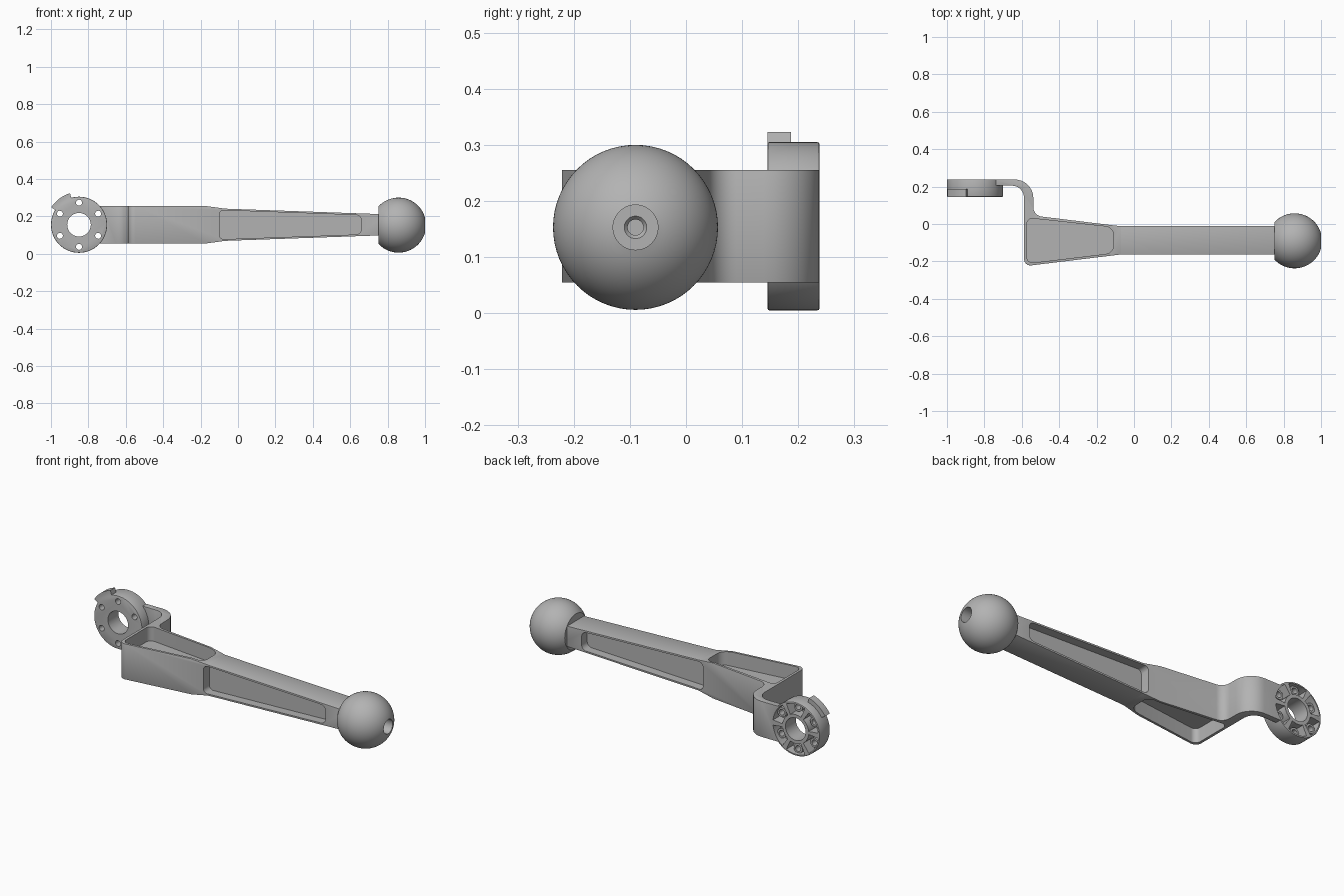
import bpy, bmesh
from math import sin, cos, pi, radians, acos, asin
from mathutils import Vector

if "Cube" in bpy.data.objects:
    bpy.data.objects.remove(bpy.data.objects["Cube"])

metal = bpy.data.materials.new("grey metal")
metal.use_nodes = True
grey = (0.45, 0.45, 0.45, 1)
metal.diffuse_color = grey
metal.node_tree.nodes["Principled BSDF"].inputs["Base Color"].default_value = grey

MID = 0.155                      # height of the lever's centre line
HUB = Vector((-0.85, MID))       # hub centre in x and z


def make_object(name, bm):
    bmesh.ops.remove_doubles(bm, verts=bm.verts, dist=1e-5)
    bmesh.ops.recalc_face_normals(bm, faces=bm.faces)
    mesh = bpy.data.meshes.new(name)
    bm.to_mesh(mesh)
    bm.free()
    mesh.materials.append(metal)
    obj = bpy.data.objects.new(name, mesh)
    bpy.context.collection.objects.link(obj)
    return obj


def rounded(corners, steps=8):
    """Polygon from (a, b, radius) corners with filleted corners."""
    out, n = [], len(corners)
    for i, (a, b, r) in enumerate(corners):
        p = Vector((a, b))
        if r == 0:
            out.append(p)
            continue
        u = (Vector(corners[i - 1][:2]) - p).normalized()
        v = (Vector(corners[(i + 1) % n][:2]) - p).normalized()
        half = u.angle(v) / 2
        centre = p + (u + v).normalized() * r / sin(half)
        t = r * cos(half) / sin(half)
        start, end = p + u * t - centre, p + v * t - centre
        turn = start.angle(end)
        for k in range(steps + 1):
            f = k / steps
            out.append(centre + (start * sin((1 - f) * turn) + end * sin(f * turn)) / sin(turn))
    return out


def circle(centre, r, n=48):
    return [centre + Vector((cos(2 * pi * k / n), sin(2 * pi * k / n))) * r for k in range(n)]


def sector(r0, r1, a0, a1, n=8):
    angles = [radians(a0 + (a1 - a0) * k / n) for k in range(n + 1)]
    arc = lambda r: [HUB + Vector((cos(a), sin(a))) * r for a in angles]
    return arc(r0) + arc(r1)[::-1]


def prism(name, points, axis, lo, hi):
    """Extrude a polygon along y (points are x, z) or z (points are x, y)."""
    place = (lambda p, d: (p[0], d, p[1])) if axis == "y" else (lambda p, d: (p[0], p[1], d))
    bm = bmesh.new()
    face = bm.faces.new([bm.verts.new(place(p, lo)) for p in points])
    shift = Vector(place((0, 0), hi - lo))
    ext = bmesh.ops.extrude_face_region(bm, geom=[face], use_keep_orig=True)
    bmesh.ops.translate(bm, vec=shift,
                        verts=[g for g in ext["geom"] if isinstance(g, bmesh.types.BMVert)])
    return make_object(name, bm)


def apply(obj, mod):
    bpy.context.view_layer.objects.active = obj
    bpy.ops.object.modifier_apply(modifier=mod.name)


def combine(obj, tool, how):
    mod = obj.modifiers.new("cut", "BOOLEAN")
    mod.operation, mod.solver, mod.object = how, "EXACT", tool
    apply(obj, mod)
    bpy.data.objects.remove(tool)


def bevel(obj, width):
    mod = obj.modifiers.new("bevel", "BEVEL")
    mod.width, mod.segments, mod.limit_method = width, 2, "ANGLE"
    mod.angle_limit = radians(40)
    apply(obj, mod)


# Arm: bent plan outline, trimmed by the tapering side outline
arm = prism("lever_arm", rounded([
    (-0.80, 0.238, 0), (-0.538, 0.238, 0.10), (-0.538, 0.045, 0.05), (-0.07, -0.012, 0.06),
    (0.80, -0.012, 0), (0.80, -0.163, 0), (-0.07, -0.163, 0.06), (-0.588, -0.226, 0.035),
    (-0.588, 0.205, 0.065), (-0.80, 0.205, 0)]), "z", 0, 0.31)
taper = [(-0.9, 0.10), (-0.17, 0.10), (-0.07, 0.086), (0.9, 0.052)]
outline = [(x, MID + h) for x, h in taper] + [(x, MID - h) for x, h in reversed(taper)]
combine(arm, prism("taper", outline, "y", -0.5, 0.5), "INTERSECT")
bevel(arm, 0.006)

# Pockets above and below the wide end, leaving a web
wide = rounded([(-0.573, 0.033, 0.03), (-0.11, -0.018, 0.045),
                (-0.11, -0.155, 0.045), (-0.573, -0.211, 0.03)])
for lo, hi in ((-0.1, MID - 0.02), (MID + 0.02, 0.4)):
    combine(arm, prism("wide_pocket", wide, "z", lo, hi), "DIFFERENCE")

# Long pockets on the front and back of the narrow part
slim = rounded([(-0.10, MID + 0.078, 0.025), (0.66, MID + 0.051, 0.03),
                (0.66, MID - 0.051, 0.03), (-0.10, MID - 0.078, 0.025)])
for lo, hi in ((-0.3, -0.113), (-0.062, 0.15)):
    combine(arm, prism("slim_pocket", slim, "y", lo, hi), "DIFFERENCE")

# Hub: disc with a stop tab, joined to the arm
hub = prism("hub", circle(HUB, 0.15, 64), "y", 0.145, 0.238)
bevel(hub, 0.004)
combine(hub, prism("tab", sector(0.10, 0.175, 106, 148), "y", 0.1455, 0.187), "UNION")
combine(arm, hub, "UNION")

# Hub recesses with bored bosses, then the main bore
for k in range(6):
    angle = 30 + 60 * k
    spot = HUB + Vector((cos(radians(angle)), sin(radians(angle)))) * 0.118
    recess = sector(0.082, 0.141, angle - 24, angle + 24)
    combine(arm, prism("recess", recess, "y", 0.18, 0.3), "DIFFERENCE")
    combine(arm, prism("boss", circle(spot, 0.027, 24), "y", 0.17, 0.215), "UNION")
    combine(arm, prism("bolt_hole", circle(spot, 0.016, 20), "y", 0.1, 0.3), "DIFFERENCE")
combine(arm, prism("bore", circle(HUB, 0.063), "y", 0.1, 0.3), "DIFFERENCE")

# Ball knob: turned profile with a flat inner end and a counterbored outer end
R = 0.147
a0, a1 = acos(-0.1085 / R), asin(0.04 / R)
profile = [(-0.1085, 0)]
profile += [(R * cos(a0 + (a1 - a0) * k / 28), R * sin(a0 + (a1 - a0) * k / 28)) for k in range(29)]
profile += [(0.05, 0.04), (0.05, 0.02), (0.043, 0.014), (0.02, 0.014), (0.02, 0)]
bm = bmesh.new()
verts = [bm.verts.new((x, 0, r)) for x, r in profile]
edges = [bm.edges.new(pair) for pair in zip(verts, verts[1:])]
bmesh.ops.spin(bm, geom=verts + edges, axis=(1, 0, 0), cent=(0, 0, 0),
               angle=2 * pi, steps=64)
bmesh.ops.translate(bm, verts=bm.verts, vec=(0.8585, -0.09, 0.153))
ball = make_object("ball_knob", bm)

# Smooth curved surfaces, keep crisp edges
bpy.ops.object.select_all(action="DESELECT")
for obj in (arm, ball):
    obj.select_set(True)
bpy.context.view_layer.objects.active = arm
bpy.ops.object.shade_smooth_by_angle(angle=radians(30))
